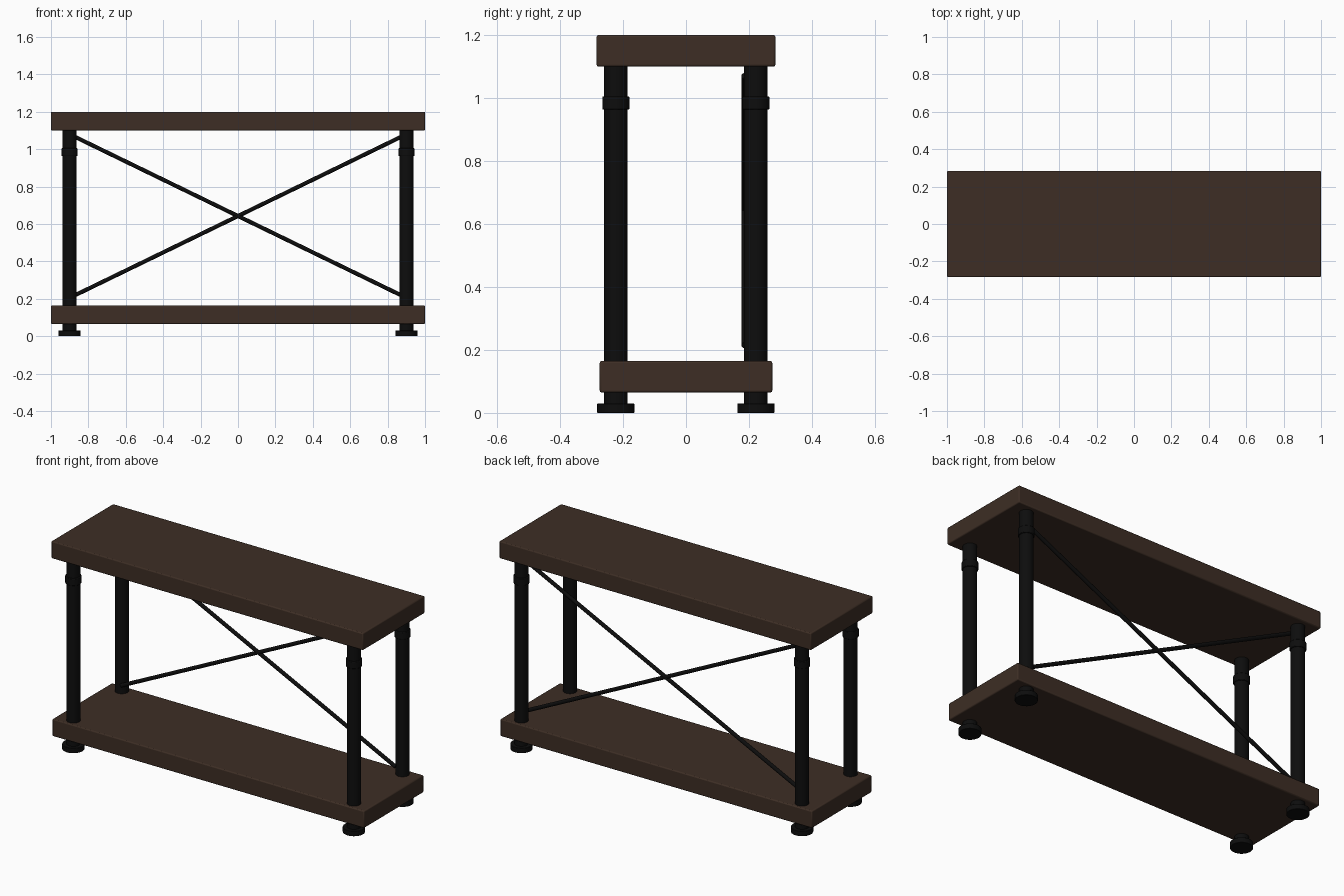
import bpy
from math import radians
from mathutils import Vector

if "Cube" in bpy.data.objects:
    bpy.data.objects.remove(bpy.data.objects["Cube"], do_unlink=True)


def make_material(name, color):
    mat = bpy.data.materials.new(name)
    mat.use_nodes = True
    mat.diffuse_color = color
    mat.node_tree.nodes["Principled BSDF"].inputs["Base Color"].default_value = color
    return mat


WOOD = make_material("dark brown wood", (0.047, 0.027, 0.018, 1))
METAL = make_material("black metal", (0.004, 0.004, 0.004, 1))


def finish(name, mat, bevel):
    """Name, colour, soften and smooth the active object."""
    obj = bpy.context.object
    obj.name = name
    obj.data.materials.append(mat)
    bpy.ops.object.transform_apply(location=False, rotation=True, scale=True)
    if bevel:
        mod = obj.modifiers.new("soft edges", "BEVEL")
        mod.width = bevel
        mod.segments = 2
        mod.limit_method = "ANGLE"
        mod.angle_limit = radians(40)
    bpy.ops.object.shade_smooth_by_angle(angle=radians(35))
    return obj


def board(name, depth, bottom, top):
    bpy.ops.mesh.primitive_cube_add(size=1, location=(0, 0, (bottom + top) / 2))
    bpy.context.object.scale = (2, depth, top - bottom)
    finish(name, WOOD, 0.006)


def rod(name, start, end, radius, sides=32, bevel=0):
    start, end = Vector(start), Vector(end)
    axis = end - start
    bpy.ops.mesh.primitive_cylinder_add(
        vertices=sides, radius=radius, depth=axis.length, location=(start + end) / 2)
    bpy.context.object.rotation_euler = axis.to_track_quat("Z", "Y").to_euler()
    finish(name, METAL, bevel)


# Wooden boards
board("top_board", 0.568, 1.10, 1.20)
board("lower_shelf", 0.548, 0.065, 0.165)

# Pipe legs with collars and round feet
for side, x in (("left", 0.9), ("right", -0.9)):
    for end, y in (("front", -0.223), ("back", 0.222)):
        label = f"{end}_{side}"
        rod(f"{label}_leg", (x, y, 0.01), (x, y, 1.11), 0.037)
        rod(f"{label}_collar", (x, y, 0.963), (x, y, 1.005), 0.043, bevel=0.003)
        rod(f"{label}_foot", (x, y, 0), (x, y, 0.03), 0.059, bevel=0.002)

# Crossed braces between the back legs
for name, s in (("rising_brace", 1), ("falling_brace", -1)):
    rod(name, (-0.88 * s, 0.187, 0.215), (0.88 * s, 0.187, 1.07), 0.011, sides=16)
